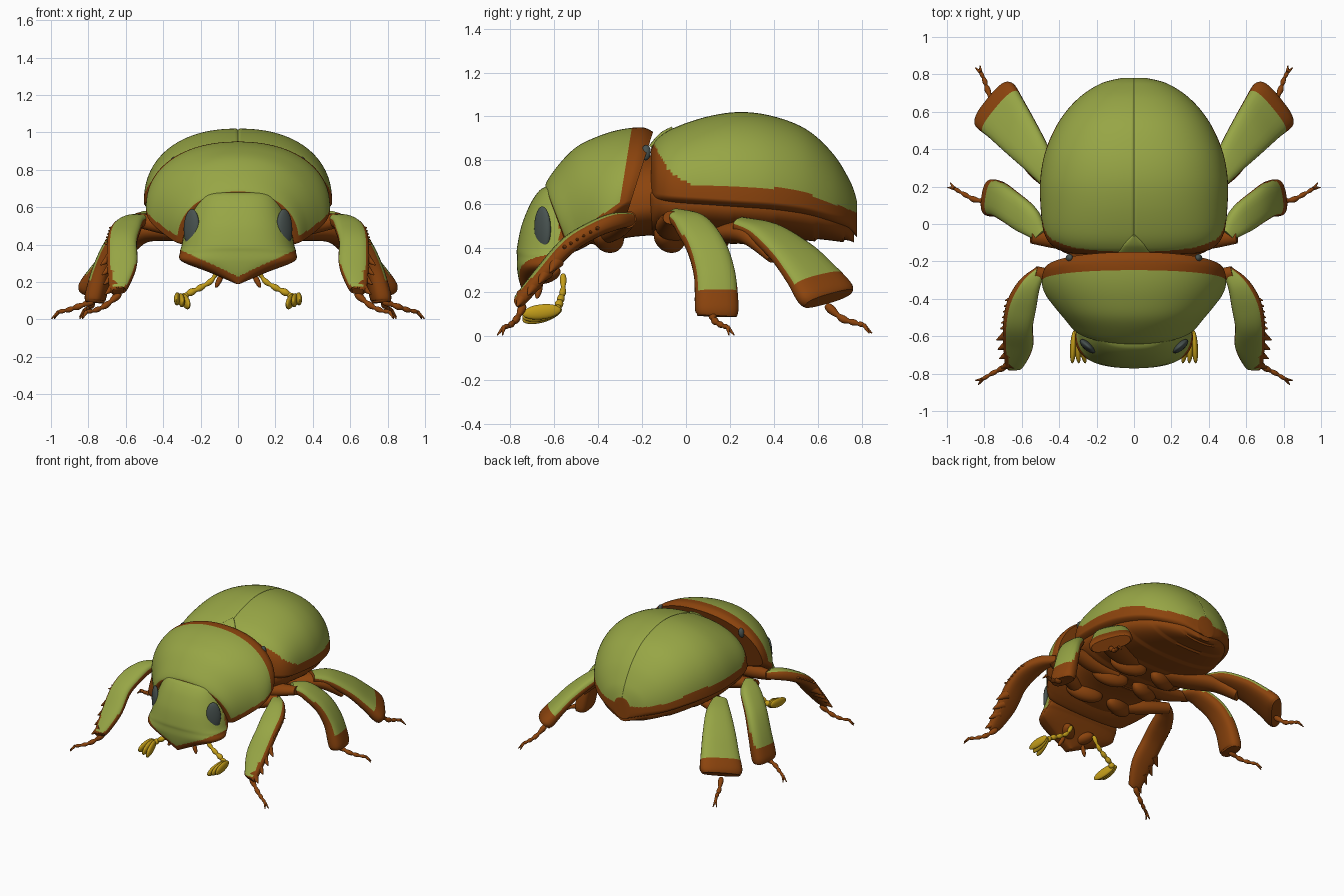
import bpy, bmesh, math
from mathutils import Vector

old = bpy.data.objects.get("Cube")
if old:
    bpy.data.objects.remove(old, do_unlink=True)


def material(name, rgb):
    mat = bpy.data.materials.new(name)
    mat.use_nodes = True
    mat.diffuse_color = (*rgb, 1)
    mat.node_tree.nodes["Principled BSDF"].inputs["Base Color"].default_value = (*rgb, 1)
    return mat


green = material("olive green", (.31, .38, .06))
brown = material("chestnut brown", (.26, .057, .004))
yellow = material("antenna yellow", (.55, .34, .01))
grey = material("eye grey", (.065, .085, .08))


def power(value, exponent):
    return math.copysign(abs(value) ** exponent, value)


def smooth_rows(rows, count):
    """Catmull-Rom interpolation of every column of a short table."""
    result = []
    last = len(rows) - 1
    for i in range(count + 1):
        place = i / count * last
        k = min(int(place), last - 1)
        u = place - k
        a, b, c, d = (rows[max(0, min(last, k + j))] for j in (-1, 0, 1, 2))
        result.append([q + u / 2 * (r - p + u * (2 * p - 5 * q + 4 * r - s + u * (3 * (q - r) + s - p)))
                       for p, q, r, s in zip(a, b, c, d)])
    return result


def loft(name, rings, mats, rule=None, mirrored=False):
    """Skin a list of rings; rule(centre, normal, t) picks the material."""
    bm = bmesh.new()
    loops = [[bm.verts.new(p) for p in ring] for ring in rings]
    size, steps = len(loops[0]), len(loops) - 1
    along = []
    for i in range(steps):
        for j in range(size):
            k = (j + 1) % size
            bm.faces.new((loops[i][j], loops[i][k], loops[i + 1][k], loops[i + 1][j]))
            along.append((i + .5) / steps)
    for ring, t in ((loops[0], 0), (loops[-1], 1)):
        bm.faces.new(ring)
        along.append(t)
    bmesh.ops.recalc_face_normals(bm, faces=bm.faces[:])
    bm.normal_update()
    for face, t in zip(bm.faces, along):
        face.smooth = True
        if rule:
            face.material_index = int(rule(face.calc_center_median(), face.normal, t))
    mesh = bpy.data.meshes.new(name)
    bm.to_mesh(mesh)
    bm.free()
    mesh.set_sharp_from_angle(angle=math.radians(45))
    for mat in mats:
        mesh.materials.append(mat)
    obj = bpy.data.objects.new(name, mesh)
    bpy.context.collection.objects.link(obj)
    if mirrored:
        obj.modifiers.new("mirror", 'MIRROR')
    return obj


def angles(count, crowd=0):
    """Unit circle; crowd gathers points at the top, bottom and sides."""
    turns = [math.tau * i / count for i in range(count)]
    turns = [t - crowd * math.sin(4 * t) for t in turns]
    return [(math.cos(t), math.sin(t)) for t in turns]


def body_ring(y, w, top, side, bottom, y_low=None, p=.88, groove=0):
    """Domed section across the body, leaning from y at the top to y_low."""
    y_low = y if y_low is None else y_low
    ring = []
    for c, s in angles(160, .18):
        z = side + power(s, p) * ((top - side) if s > 0 else (side - bottom))
        if s > 0 and abs(c) < .0001:
            z -= groove
        ring.append((w * power(c, p), y + (y_low - y) * (top - z) / (top - bottom), z))
    return ring


def strip(name, rows, wide, mats, rule=None, p=.75, beads=0, steps=40, mirrored=True):
    """Limb through rows of (x, y, z, half width, half thickness)."""
    table = smooth_rows(rows, steps)
    centres = [Vector(r[:3]) for r in table]
    rings = []
    for i, row in enumerate(table):
        tangent = (centres[min(i + 1, steps)] - centres[max(i - 1, 0)]).normalized()
        flat = tangent.cross(Vector(wide)).normalized()
        broad = flat.cross(tangent)
        scale = .65 + .45 * abs(math.sin(math.pi * beads * i / steps)) if beads else 1
        rings.append([centres[i] + scale * (broad * row[3] * power(c, p) + flat * row[4] * power(s, p))
                      for c, s in angles(24)])
    return loft(name, rings, mats, rule, mirrored)


def spindle(name, start, end, width, thick, mat, wide=(0, 0, 1)):
    """Rounded ellipsoid between two points."""
    a, b = Vector(start), Vector(end)
    rows = []
    for i in range(13):
        swell = max(.03, math.sin(math.pi * i / 12))
        rows.append((*a.lerp(b, .5 - .5 * math.cos(math.pi * i / 12)), width * swell, thick * swell))
    return strip(name, rows, wide, [mat], p=1, steps=24)


def spike(name, start, end, radius, mat):
    return strip(name, [(*start, radius, radius), (*end, .003, .003)], (.1, .2, 1), [mat], p=1, steps=4)


# Wing cases with a seam groove and a brown lower margin
wing_rows = [(-.16, .32, .85, .66), (-.13, .42, .90, .65), (-.05, .48, .95, .64), (.10, .50, 1.0, .63),
             (.25, .50, 1.02, .62), (.40, .47, 1.0, .61), (.55, .40, .94, .59), (.67, .30, .83, .56),
             (.75, .18, .70, .54), (.78, .07, .61, .52)]
wings = smooth_rows(wing_rows, 90)


def wing_margin(c, n, t):
    line = .69 - .04 * c.y - .35 * max(0, c.y - .5) + .6 * max(0, .02 - c.y) + 1.2 * max(0, -.08 - c.y)
    return c.z < line or t == 0


loft("wing_cases", [body_ring(y, w, top, side, side - .07, groove=.006) for y, w, top, side in wings],
     [green, brown], wing_margin)

# Segmented belly under the wing cases
belly = []
for i, (y, w, top, side) in enumerate(wings):
    ridge = .012 * (i % 13) / 13
    belly.append(body_ring(y - .015, w * .92, side + .05, side - .03, .46 - .03 * y - ridge))
loft("belly", belly, [brown])

# Small triangular plate between the wing cases
strip("scutellum", [(0, -.16, .86, .09, .012), (0, -.11, .915, .055, .012), (0, -.06, .945, .008, .01)],
      (1, 0, 0), [green], mirrored=False)

# Neck shield with brown rear band, lower rim and front edge
shield_rows = [(-.15, .48, .93, .62, .52, -.28), (-.20, .49, .95, .61, .51, -.30), (-.30, .49, .94, .57, .49, -.34),
               (-.40, .47, .91, .53, .46, -.38), (-.50, .43, .86, .49, .43, -.42), (-.58, .38, .78, .45, .40, -.47),
               (-.64, .33, .69, .42, .38, -.52), (-.62, .27, .65, .43, .39, -.54)]
loft("neck_shield", [body_ring(*row, p=.92) for row in smooth_rows(shield_rows, 70)], [green, brown],
     lambda c, n, t: t < .22 or t > .87 or c.z < .62 + .65 * (c.y + .28))

# Thorax core filling the space behind and below the shield
thorax_rows = [(-.54, .20, .60, .50, .42), (-.40, .30, .70, .52, .42), (-.25, .34, .80, .58, .45),
               (-.10, .35, .82, .60, .46), (.10, .34, .75, .58, .46)]
loft("thorax", [body_ring(*row) for row in smooth_rows(thorax_rows, 24)], [brown])
spindle("wing_joint", (.35, -.185, .80), (.34, -.18, .87), .022, .02, grey, (0, 1, 0))

# Head: pointed shield with a brown lower edge and back
head_rows = [(.68, .15, -.64, -.58), (.66, .20, -.67, -.55), (.60, .24, -.71, -.53), (.50, .28, -.75, -.52),
             (.40, .30, -.77, -.55), (.36, .31, -.77, -.58), (.31, .30, -.77, -.62), (.25, .15, -.76, -.67),
             (.19, .01, -.74, -.71)]
head = []
for z, w, front, back in smooth_rows(head_rows, 80):
    head.append([(w * power(c, .8), back + ((front - back) * power(s, .85) if s > 0 else -.03 * s), z)
                 for c, s in angles(120)])
loft("head", head, [green, brown],
     lambda c, n, t: n.y > .2 or c.z < .23 + .46 * abs(c.x) or (c.y > -.575 and c.z < .65))
spindle("eyes", (.252, -.652, .385), (.245, -.655, .59), .052, .022, grey, (.75, .65, 0))
spindle("neck", (.05, -.66, .52), (.05, -.45, .55), .12, .16, brown)
spindle("jaws", (.02, -.70, .26), (.12, -.58, .30), .04, .05, brown)
spindle("palps", (.08, -.66, .25), (.12, -.68, .17), .015, .015, brown, (1, 0, 0))

# Antennae: beaded stem and three fanned club leaves
strip("antenna_stems", [(.10, -.56, .28, .014, .014), (.14, -.56, .21, .014, .014), (.20, -.57, .17, .016, .016),
                        (.26, -.58, .14, .018, .018), (.30, -.59, .11, .02, .02)], (0, 1, .2), [yellow], p=1, beads=5)
for i in range(3):
    spindle("antenna_leaf", (.32 - .01 * i, -.57, .12), (.33 - .035 * i, -.745, .10 - .015 * i),
            .034, .017, yellow)


def leg_paint(limit, tilt, outward=1):
    return lambda c, n, t: n.z < tilt or n.x > outward or t > limit


# Front legs: curved digging shin, brown beneath, toothed outside
strip("front_shins", [(.50, -.25, .53, .03, .03), (.56, -.33, .52, .06, .04), (.60, -.43, .48, .08, .04),
                      (.62, -.54, .41, .08, .04), (.62, -.65, .29, .08, .035), (.64, -.75, .17, .05, .03),
                      (.64, -.77, .15, .03, .02)],
      (1, .1, 0), [green, brown], leg_paint(.88, .3, .4))
for i in range(4):
    y, z = -.59 - .05 * i, .34 - .052 * i
    spike("front_tooth", (.67 - .006 * i, y, z), (.735 - .008 * i, y - .03, z - .05), .034, brown)
for i in range(6):
    y, z = -.40 - .03 * i, .49 - .017 * i
    spike("front_saw", (.655 + .006 * i, y, z), (.69 + .005 * i, y - .01, z), .014, brown)

# Middle and hind shins: flared paddles with brown ends
strip("middle_shins", [(.50, -.06, .55, .04, .03), (.57, .02, .51, .08, .04), (.66, .09, .41, .09, .045),
                       (.72, .13, .28, .095, .05), (.76, .14, .13, .10, .055), (.765, .14, .09, .09, .045)],
      (-.15, 1, 0), [green, brown], leg_paint(.69, .2))
strip("hind_shins", [(.46, .24, .51, .05, .03), (.53, .36, .47, .09, .04), (.62, .48, .38, .12, .045),
                     (.69, .57, .28, .14, .05), (.74, .63, .20, .155, .055), (.755, .65, .17, .14, .045)],
      (-.54, .84, .06), [green, brown], leg_paint(.67, .35))

# Thighs and hip joints, all brown
strip("front_thighs", [(.14, -.40, .46, .05, .05), (.33, -.32, .49, .05, .05), (.53, -.26, .53, .04, .035)],
      (0, .5, 1), [brown], p=1)
strip("middle_thighs", [(.12, -.04, .47, .05, .05), (.33, -.08, .50, .06, .05), (.55, -.07, .54, .035, .03)],
      (0, 1, .2), [brown], p=1)
strip("hind_thighs", [(.10, .14, .47, .06, .05), (.32, .20, .47, .08, .05), (.50, .30, .46, .07, .05),
                      (.60, .41, .36, .05, .03)], (-.5, .8, 0), [brown], p=1)
for name, y in (("front_hips", -.36), ("middle_hips", -.08), ("hind_hips", .12)):
    spindle(name, (.03, y + .05, .43), (.28, y - .04, .47), .07, .06, brown)

# Beaded feet ending in paired claws
feet = {"front": [(.63, -.74, .14), (.70, -.77, .08), (.76, -.80, .05), (.81, -.83, .04)],
        "middle": [(.77, .12, .10), (.85, .13, .07), (.91, .16, .05), (.96, .19, .04)],
        "hind": [(.75, .64, .14), (.78, .71, .08), (.80, .77, .06), (.82, .81, .05)]}
for name, path in feet.items():
    strip(name + "_feet", [(*p, .019 - .003 * i, .018 - .003 * i) for i, p in enumerate(path)],
          (.1, .2, 1), [brown], p=1, beads=4)
    tip = Vector(path[-1])
    ahead = (tip - Vector(path[-2])).normalized() * .035
    across = Vector((-ahead.y, ahead.x, 0)) * .4
    for side in (1, -1):
        spike(name + "_claw", tip, tip + ahead + side * across - Vector((0, 0, .03)), .01, brown)
